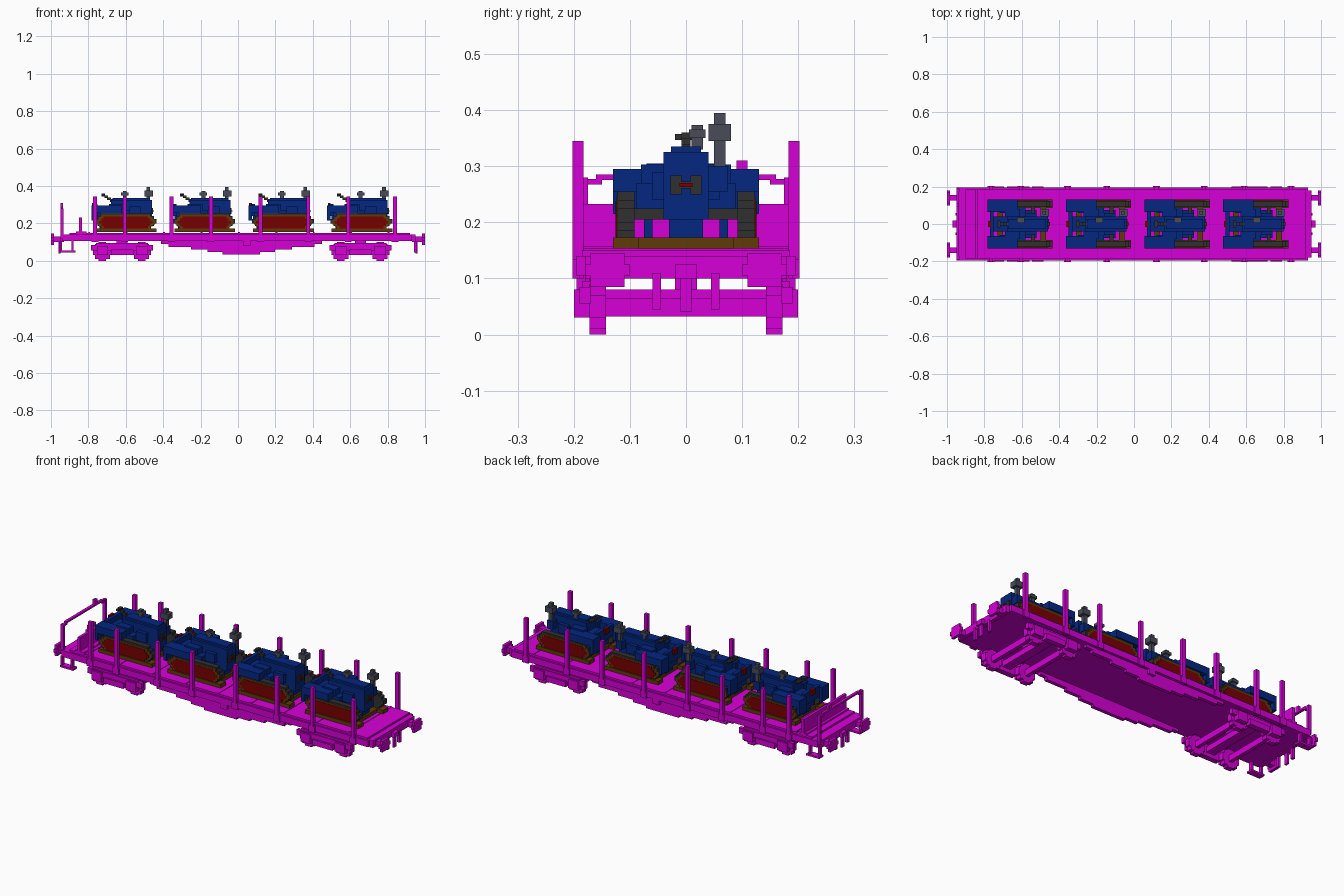
import bpy
import bmesh
from mathutils import Matrix, Vector

UNIT = 0.01      # every measure below is in hundredths
MID = 1.8        # middle of the wagon frame along x

start_cube = bpy.data.objects.get("Cube")
if start_cube:
    bpy.data.objects.remove(start_cube, do_unlink=True)


def make_material(name, red, green, blue):
    material = bpy.data.materials.new(name)
    material.use_nodes = True
    colour = (red, green, blue, 1)
    material.diffuse_color = colour
    material.node_tree.nodes["Principled BSDF"].inputs["Base Color"].default_value = colour
    return material


magenta = make_material("magenta paint", .68, 0, .68)
navy = make_material("navy paint", .001, .02, .22)
crimson = make_material("dark red paint", .19, 0, 0)
charcoal = make_material("charcoal metal", .03, .03, .03)
timber = make_material("brown timber", .12, .042, .002)
slate = make_material("slate metal", .065, .07, .1)


class Part:
    """A block-built part, gathered in one mesh."""

    def __init__(self, name, material):
        self.name, self.material, self.bm = name, material, bmesh.new()

    def box(self, x, y, z, mirror=False):
        low, high = Vector((x[0], y[0], z[0])), Vector((x[1], y[1], z[1]))
        place = Matrix.Translation((low + high) / 2 * UNIT)
        size = Matrix.Diagonal((*((high - low) * UNIT), 1))
        bmesh.ops.create_cube(self.bm, size=1, matrix=place @ size)
        if mirror:
            self.box(x, (-y[1], -y[0]), z)

    def disc(self, centre, height, radius, span, along):
        """Stepped round disc: rows of boxes, mirrored in y."""
        rows = int(radius)
        for row in range(-rows, rows):
            half = round((radius ** 2 - (row + .5) ** 2) ** .5)
            across = (centre - half, centre + half)
            z = (height + row, height + row + 1)
            if along == "y":
                self.box(across, span, z, mirror=True)
            else:
                self.box(span, across, z, mirror=True)

    def slab(self, half, y, z, cut):
        """Long stepped octagon standing upright, mirrored in y."""
        for step in range(3):
            length = half - cut * (2 - step) / 2
            drop = step * cut / 2
            self.box((-length, length), y, (z[0] + drop, z[1] - drop), mirror=True)

    def finish(self, spots=(0,)):
        mesh = bpy.data.meshes.new(self.name)
        self.bm.to_mesh(mesh)
        self.bm.free()
        mesh.materials.append(self.material)
        for spot in spots:
            item = bpy.data.objects.new(self.name, mesh)
            item.location.x = spot * UNIT
            bpy.context.collection.objects.link(item)


# Deck: side sills, raised floor, end sills and plank seams
deck = Part("deck", magenta)
deck.box(x=(-94, 93), y=(-19.5, 19.5), z=(10.5, 14))
deck.box(x=(-90, 92), y=(-18.5, 18.5), z=(14, 15))
for end in (-95, 93):
    deck.box(x=(end, end + 2), y=(-18, 18), z=(10, 14))
for seam in range(-80, 90, 20):
    deck.box(x=(seam, seam + 1), y=(-18.5, 18.5), z=(15, 15.3))
deck.finish()

# Side girders: stepped deepening toward the middle, open between them
girders = Part("side girders", magenta)
for half, bottom in ((43, 9), (39, 7.5), (27, 6), (18, 4.7), (10, 3.5)):
    girders.box(x=(MID - half, MID + half), y=(16, 18), z=(bottom, 10.5), mirror=True)
girders.box(x=(MID + 1, MID + 5), y=(18, 19.5), z=(8, 10.5), mirror=True)
girders.finish()

# Stakes with pockets on the sill
stakes = Part("stakes", magenta)
for x in (-76.5, -60.5, -35.5, -14.5, 12, 37.5, 59, 84):
    stakes.box(x=(x - 1, x + 1), y=(18.3, 20.2), z=(10, 34.5), mirror=True)
    stakes.box(x=(x - 1.8, x + 1.8), y=(19, 20.2), z=(10, 13.5), mirror=True)
stakes.finish()

# Bogies: wheels, axles, side frames with axle boxes, bolster
for side, centre in (("left", 65.5), ("right", -62)):
    wheels = Part(side + " wheels", magenta)
    frame = Part(side + " bogie frame", magenta)
    for axle in (centre - 10.5, centre + 10.5):
        wheels.disc(axle, 5, 5, (14.3, 17.2), "y")
        wheels.box(x=(axle - 1, axle + 1), y=(-15, 15), z=(3.2, 6.5))
        frame.box(x=(axle - 3, axle + 3), y=(17, 20), z=(3, 8), mirror=True)
    frame.box(x=(centre - 16.5, centre + 16.5), y=(17, 19), z=(5.5, 8.5), mirror=True)
    frame.box(x=(centre - 14, centre + 14), y=(17, 18.5), z=(8.5, 9.5), mirror=True)
    frame.box(x=(centre - 6, centre + 6), y=(17, 20), z=(3, 6), mirror=True)
    frame.box(x=(centre - 2.5, centre + 2.5), y=(-17, 17), z=(5, 8))
    frame.box(x=(centre - 3, centre + 3), y=(-2, 2), z=(8, 10.5))
    wheels.finish()
    frame.finish()

# Buffers, draw hooks and hoses at both ends
ends = Part("buffers and couplings", magenta)
for sign in (-1, 1):
    def reach(near, far):
        return tuple(sorted((sign * near, sign * far)))
    ends.disc(14, 11.5, 3.6, reach(98.5, 100), "x")
    ends.box(reach(94, 99), (12.5, 15.5), (10, 13), mirror=True)
    ends.box(reach(94, 97), (-2, 2), (10, 12.5))
    ends.box(reach(95, 96), (-1, 1), (4, 10))
    ends.box(reach(94, 95.5), (4.5, 6), (4.5, 11), mirror=True)
ends.finish()

# Steps hung under the handrail end
steps = Part("end steps", magenta)
for x in (-94, -88):
    steps.box(x=(x - 1, x), y=(17, 19), z=(5, 10.5), mirror=True)
steps.box(x=(-95, -87), y=(16, 19.5), z=(4.5, 5.5), mirror=True)
steps.finish()

# End wall and handrail
wall = Part("end wall", magenta)
wall.box(x=(-85, -83.5), y=(-18.5, 18.5), z=(14, 23.3))
wall.box(x=(-86.5, -81), y=(-18.5, 18.5), z=(14, 15.8))
wall.finish()
rail = Part("handrail", magenta)
rail.box(x=(-95, -93.2), y=(17.5, 19), z=(12, 28), mirror=True)
rail.box(x=(-95, -93.5), y=(15, 18), z=(26.7, 27.7), mirror=True)
rail.box(x=(-95, -93.5), y=(-16, 16), z=(27.5, 28.5))
rail.box(x=(-95, -93.5), y=(9, 11), z=(28, 31))
rail.finish()

# Four identical crawler tractors share the meshes below
SPOTS = [-60 + 42 * number for number in range(4)]

bearers = Part("timber bearers", timber)
bearers.box(x=(-16, 16.5), y=(8.5, 13), z=(15.3, 17.3), mirror=True)
for x in (-13, 10):
    bearers.box(x=(x, x + 3), y=(-13, 13), z=(15.3, 17.3))
bearers.slab(15.5, (12.2, 12.4), (17, 24.6), 2.5)
bearers.finish(SPOTS)

tracks = Part("tracks", charcoal)
tracks.slab(16.5, (9.2, 12.2), (17, 25.5), 3)
tracks.box(x=(5, 7), y=(-9.2, 9.2), z=(20.5, 22.5))
tracks.finish(SPOTS)

panels = Part("track panels", crimson)
panels.slab(14.3, (12.3, 12.6), (17.4, 23.8), 2.5)
panels.finish(SPOTS)

# Hood and belly of the tractor, then the open driver's place with fenders
body = Part("tractor body", navy)
body.box(x=(-8, 14), y=(-4, 4), z=(20.5, 32.5))
body.box(x=(-7, 13), y=(-2.7, 2.7), z=(32.5, 33.5))
body.box(x=(-14, 12), y=(-3, 3), z=(17.3, 20.5))
body.box(x=(-12, 8), y=(6, 7.5), z=(17.3, 20.5), mirror=True)
body.box(x=(-9, 2), y=(4, 8.8), z=(20.5, 27), mirror=True)
body.box(x=(-9, -1), y=(4, 8), z=(27, 30.3), mirror=True)
body.box(x=(2, 8), y=(4, 6), z=(24, 29), mirror=True)
body.box(x=(10, 13.5), y=(4, 7.5), z=(25.5, 30))
body.finish(SPOTS)

fenders = Part("fenders", navy)
fenders.box(x=(-17.5, -2), y=(6.5, 13), z=(25.5, 29.5), mirror=True)
fenders.box(x=(-18.3, -16.5), y=(6.5, 13), z=(21.5, 29.5), mirror=True)
fenders.box(x=(-16, -8), y=(-4, 4), z=(20.5, 27.5))
fenders.box(x=(-17, -15), y=(-7, 7), z=(24, 30.5))
fenders.finish(SPOTS)

grille = Part("grille", charcoal)
grille.box(x=(14, 14.6), y=(.8, 2.8), z=(25, 28.3), mirror=True)
grille.box(x=(14, 14.6), y=(-.8, .8), z=(26, 27.3))
grille.finish(SPOTS)
badge = Part("grille bar", crimson)
badge.box(x=(14.5, 15), y=(-1.2, 1.2), z=(26.3, 27))
badge.finish(SPOTS)

# Seat and slanted control lever
seat = Part("seat", crimson)
seat.box(x=(-18, -16.5), y=(-1.7, 1.7), z=(28, 31))
seat.finish(SPOTS)
lever = Part("control lever", charcoal)
for step in range(4):
    x, z = -13 + step * 1.5, 35 - step
    lever.box(x=(x, x + 2), y=(-.8, .8), z=(z - .5, z + 1))
lever.box(x=(-13, -11.5), y=(-2, 2), z=(34.7, 35.7))
lever.finish(SPOTS)

# Exhaust stack and air intake
stack = Part("exhaust and intake", slate)
stack.box(x=(11, 13), y=(5, 7), z=(29, 39.5))
stack.box(x=(10, 14.5), y=(4, 8), z=(34.5, 37.5))
stack.box(x=(-1.5, .5), y=(1, 3), z=(33, 37.3))
stack.box(x=(-2.5, 1.5), y=(.5, 3.5), z=(35, 36.5))
stack.finish(SPOTS)
